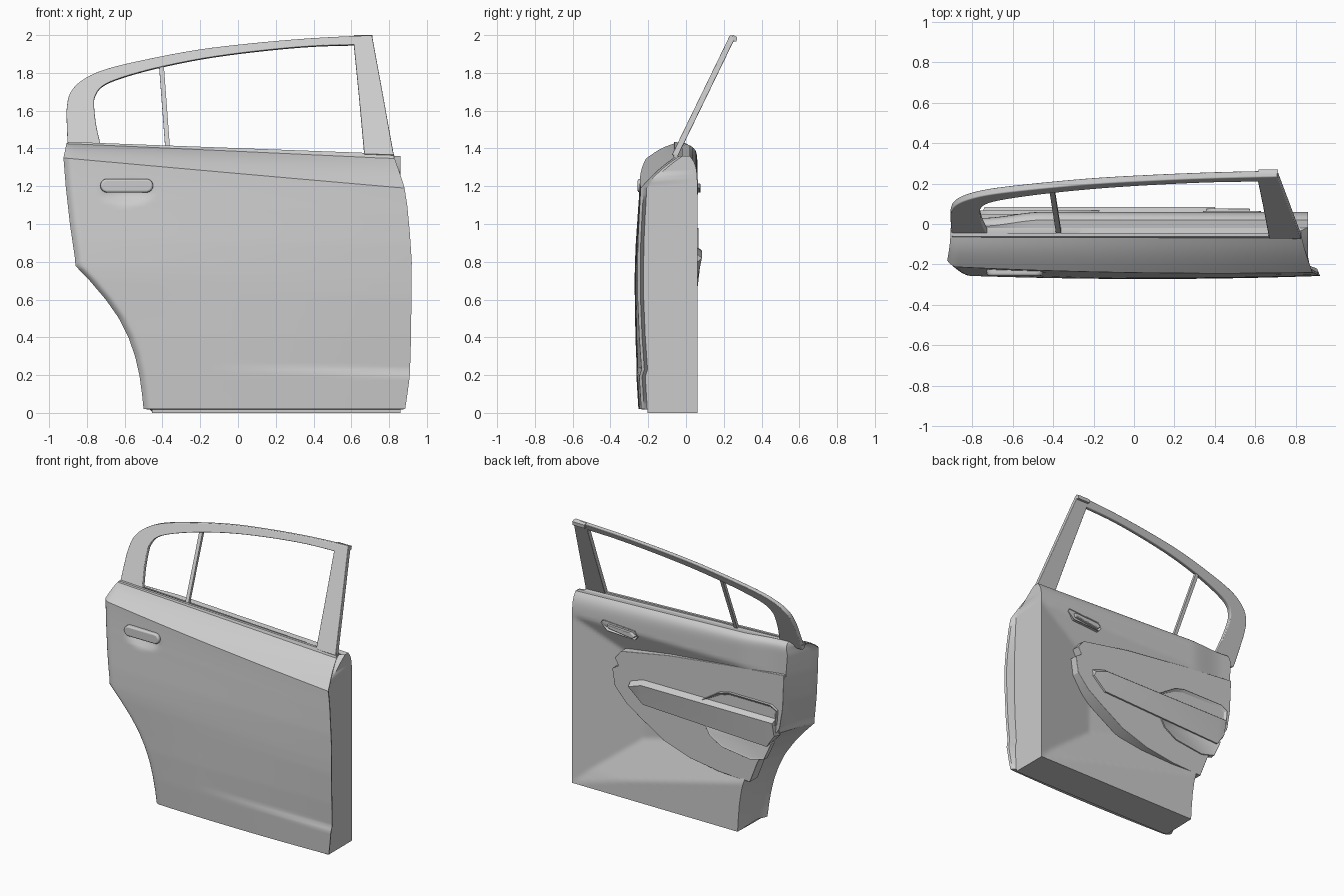
import bpy, bmesh, math

if "Cube" in bpy.data.objects:
    bpy.data.objects.remove(bpy.data.objects["Cube"])


def clamp(v):
    return max(0.0, min(1.0, v))


def smooth(v):
    v = clamp(v)
    return v * v * (3 - 2 * v)


def lerp(a, b, t):
    return a + (b - a) * t


def curve(table, z):
    """Piecewise linear lookup in (z, value) pairs."""
    for (a, va), (b, vb) in zip(table, table[1:]):
        if z <= b:
            return lerp(va, vb, clamp((z - a) / (b - a)))
    return table[-1][1]


def spline(pts, n):
    """Catmull-Rom resampling of points of any dimension."""
    p = [pts[0]] + pts + [pts[-1]]
    out = []
    for i in range(len(pts) - 1):
        for k in range(n):
            t = k / n
            out.append([0.5 * (2 * b + (c - a) * t + (2 * a - 5 * b + 4 * c - d) * t * t
                               + (3 * b - a - 3 * c + d) * t ** 3)
                        for a, b, c, d in zip(*p[i:i + 4])])
    return out + [pts[-1]]


def finish(name, bm, bevel=0.0, angle=32):
    bmesh.ops.recalc_face_normals(bm, faces=bm.faces)
    me = bpy.data.meshes.new(name)
    bm.to_mesh(me)
    bm.free()
    ob = bpy.data.objects.new(name, me)
    bpy.context.collection.objects.link(ob)
    if bevel:
        m = ob.modifiers.new("bevel", 'BEVEL')
        m.width, m.segments, m.limit_method = bevel, 3, 'ANGLE'
    bpy.ops.object.select_all(action='DESELECT')
    ob.select_set(True)
    bpy.context.view_layer.objects.active = ob
    bpy.ops.object.shade_smooth_by_angle(angle=math.radians(angle))
    return ob


def loft(name, rings, caps=True, bevel=0.0):
    bm = bmesh.new()
    rows = [[bm.verts.new(p) for p in r] for r in rings]
    n = len(rows[0])
    for a, b in zip(rows, rows[1:]):
        for i in range(n):
            j = (i + 1) % n
            bm.faces.new((a[i], a[j], b[j], b[i]))
    if caps:
        bm.faces.new(rows[0])
        bm.faces.new(rows[-1])
    return finish(name, bm, bevel)


def prism(name, pts, y0, y1, scale=1.0, bevel=0.0, inset=0.0, depth=0.0):
    """Extrude an xz outline from y0 to y1, optionally hollowing the y1 face."""
    bm = bmesh.new()
    cx = sum(p[0] for p in pts) / len(pts)
    cz = sum(p[1] for p in pts) / len(pts)
    a = [bm.verts.new((x, y0, z)) for x, z in pts]
    b = [bm.verts.new((lerp(cx, x, scale), y1, lerp(cz, z, scale))) for x, z in pts]
    bm.faces.new(a)
    cap = bm.faces.new(b)
    for i in range(len(pts)):
        j = (i + 1) % len(pts)
        bm.faces.new((a[i], a[j], b[j], b[i]))
    if inset:
        bmesh.ops.recalc_face_normals(bm, faces=bm.faces)
        bmesh.ops.inset_region(bm, faces=[cap], thickness=inset)
        for v in cap.verts:
            v.co.y -= depth
    return finish(name, bm, bevel)


# door body: horizontal rings running over outer skin, front jamb, inner trim, rear jamb
LEFT = [(0.02, -.50), (.1, -.508), (.2, -.522), (.3, -.545), (.4, -.58), (.5, -.63), (.6, -.70),
        (.7, -.785), (.78, -.862), (.81, -.862), (1.0, -.89), (1.2, -.912), (1.35, -.924), (1.44, -.905)]
RIGHT = [(0.02, .885), (.1, .897), (.2, .91), (.4, .916), (.8, .92), (.95, .91),
         (1.1, .896), (1.2, .88), (1.37, .822)]
SKIN = [(0.02, -.252), (.2, -.263), (.4, -.27), (.7, -.272), (.9, -.27), (1.1, -.263), (1.27, -.255)]
US = [0, .004, .009, .015, .022] + [.03 + .97 * i / 70 for i in range(71)]


def height(zn, t, u):
    if t == 0:
        return zn + (.08 - .16 * u) * smooth((zn - .8) / .47)
    return lerp(1.35 - .16 * u, 1.43 - .07 * u, t) + .012 * math.sin(math.pi * t)


def skin_y(x, z, zn, t, u, left):
    y = curve(SKIN, zn) + .03 * (1 - u) * smooth((zn - .7) / .57) + .015 * (2 * u - 1) ** 2
    y = lerp(y, -.05, t)
    y += .03 * clamp(1 - (x - left) / .045) ** 2 * (1 - t)
    # scoop under the handle, and lower character line
    y += .03 * clamp(1 - ((x + .59) / .14) ** 2 - ((z - 1.165) / .058) ** 2)
    line = .247 - .03 * clamp((x + .15) / 1.05)
    y += .014 * clamp((x + .15) / .9) * clamp((z - line + .02) / .03) * clamp(1 - (z - line) / .4)
    return y


def trim_y(x, z, t):
    rim = .02 + .25 * (.86 - x)
    d = min((.86 - x) / .5, (z - rim) / .27, (1.2 - z) / .25)
    return .06 - .03 * smooth((-.45 - x) / .3) - .1 * clamp(d) * smooth((x + .7) / .3) - .04 * t ** 3


def body_ring(zn, t):
    ring = []
    for u in US:
        z = height(zn, t, u)
        lo, hi = curve(LEFT, z), curve(RIGHT, z)
        x = lerp(lo, hi, u)
        ring.append((x, skin_y(x, z, zn, t, u, lo), z))
    x, y, z = ring[-1]
    ring += [(x - .006, y + .015, z), (.86, y + .032, z)]
    for u in reversed(US):
        z = height(zn, t, u)
        lo = curve(LEFT, z) + .05 + .05 * smooth(z / .8)
        x = lerp(lo, .86, u)
        ring.append((x, trim_y(x, z, t), z - .02 * clamp(1 - (zn - .02) / .1)))
    x, y, z = ring[0]
    ring += [(x + .03, y + .005 + .06 * (1 - t), z), (x + .008, y + .003 + .017 * (1 - t), z)]
    return ring


rings = [body_ring(.02 + 1.25 * i / 66, 0) for i in range(67)]
rings += [body_ring(1.27, i / 8) for i in range(1, 9)]
hem = [(max(-.455, min(.86, x)), max(y, -.205), .018 if y < -.1 else 0) for x, y, z in rings[0]]
floor = [(x, y, 0) for x, y, z in hem]
rings = [[(x, -.1, 0) for x, y, z in hem], floor, hem] + rings
rings.append([(x, -.02, z - .005) for x, y, z in rings[-1]])
loft("door_body", rings, caps=False)


# window frame, leaning inwards
def lean(z):
    return -.042 + .485 * (z - 1.4)


def section(ox, oz, ix, iz, h=.016):
    return [(ox, lean(oz) - h, oz), (ox, lean(oz) + h, oz - .005),
            (ix, lean(iz) + h, iz - .005), (ix, lean(iz) - h, iz)]


RAIL = [(-.90, 1.39, -.72, 1.39), (-.906, 1.52, -.75, 1.52), (-.906, 1.62, -.762, 1.63),
        (-.885, 1.70, -.755, 1.68), (-.82, 1.765, -.72, 1.728), (-.70, 1.82, -.63, 1.77),
        (-.48, 1.873, -.44, 1.824), (-.2, 1.925, -.18, 1.877), (.1, 1.96, .1, 1.915),
        (.4, 1.985, .4, 1.942), (.71, 2.0, .70, 1.95)]
loft("window_frame_rail", [section(*p) for p in spline(RAIL, 5)], bevel=.005)
loft("window_frame_front_pillar",
     [section(.71, 1.998, .612, 1.96), section(.768, 1.68, .64, 1.68), section(.825, 1.365, .668, 1.37)],
     bevel=.004)
loft("window_divider", [section(-.36, 1.40, -.385, 1.40, .01), section(-.393, 1.845, -.418, 1.84, .01)])
loft("frame_corner_cap", [[(x, .245, 1.965), (x, .268, 1.965), (x, .27, 1.99), (x, .25, 2.0)]
                          for x in (.615, .712)])

# weather strip along the outside of the belt line
loft("outer_weather_strip", [[(x, -.07, z - .02), (x, -.062, z + .004), (x, -.044, z + .004), (x, -.044, z - .02)]
                             for x, z in ((-.90, 1.431), (.825, 1.367))])

# outside pull handle
pill = []
for cx, a0 in ((-.483, -90), (-.695, 90)):
    for k in range(9):
        a = math.radians(a0 + k * 22.5)
        pill.append((cx + .037 * math.cos(a), 1.203 + .037 * math.sin(a)))
prism("outer_handle", pill, -.19, -.256, scale=.97, bevel=.01)

# inner armrest panel with its curved lower edge
prism("armrest_panel", [(.48, 1.04), (.53, .98), (.50, .93), (.55, .90), (.53, .78), (.44, .68), (.32, .60),
                        (.14, .49), (-.07, .42), (-.3, .385), (-.54, .375), (-.60, .53), (-.69, .69),
                        (-.775, .82), (-.80, .97), (-.81, 1.21), (-.4, 1.17), (.1, 1.11)],
      -.04, .05, bevel=.003)

# armrest: slanted face, widest at its upper edge, with pull grip above and cup below
loft("armrest", [[(x, .02, top + .05), (x + dx, .084, top), (x + dx, .062, low), (x, .02, low)]
                 for x, dx, top, low in ((.41, -.01, .82, .80), (.31, -.01, .855, .71),
                                         (-.68, 0, .86, .67), (-.76, .02, .86, .76))])
prism("armrest_pull_grip", [(-.16, .87), (-.30, .96), (-.38, .98), (-.72, .98), (-.77, .95), (-.76, .84)],
      .02, .068, scale=.97, bevel=.002, inset=.02, depth=.015)
prism("armrest_lower_cup", [(-.18, .70), (-.22, .63), (-.32, .57), (-.55, .54), (-.66, .57), (-.72, .70)],
      .02, .058, scale=.98, bevel=.002, inset=.015, depth=.006)

# inside opener: bezel and lever
prism("inner_handle_bezel", [(.62, 1.235), (.63, 1.21), (.58, 1.165), (.36, 1.155), (.34, 1.18), (.36, 1.22)],
      .03, .066, bevel=.003, inset=.01, depth=.012)
prism("inner_handle_lever", [(.58, 1.215), (.57, 1.19), (.37, 1.165), (.35, 1.185), (.38, 1.205)],
      .04, .077, scale=.95, bevel=.004)
